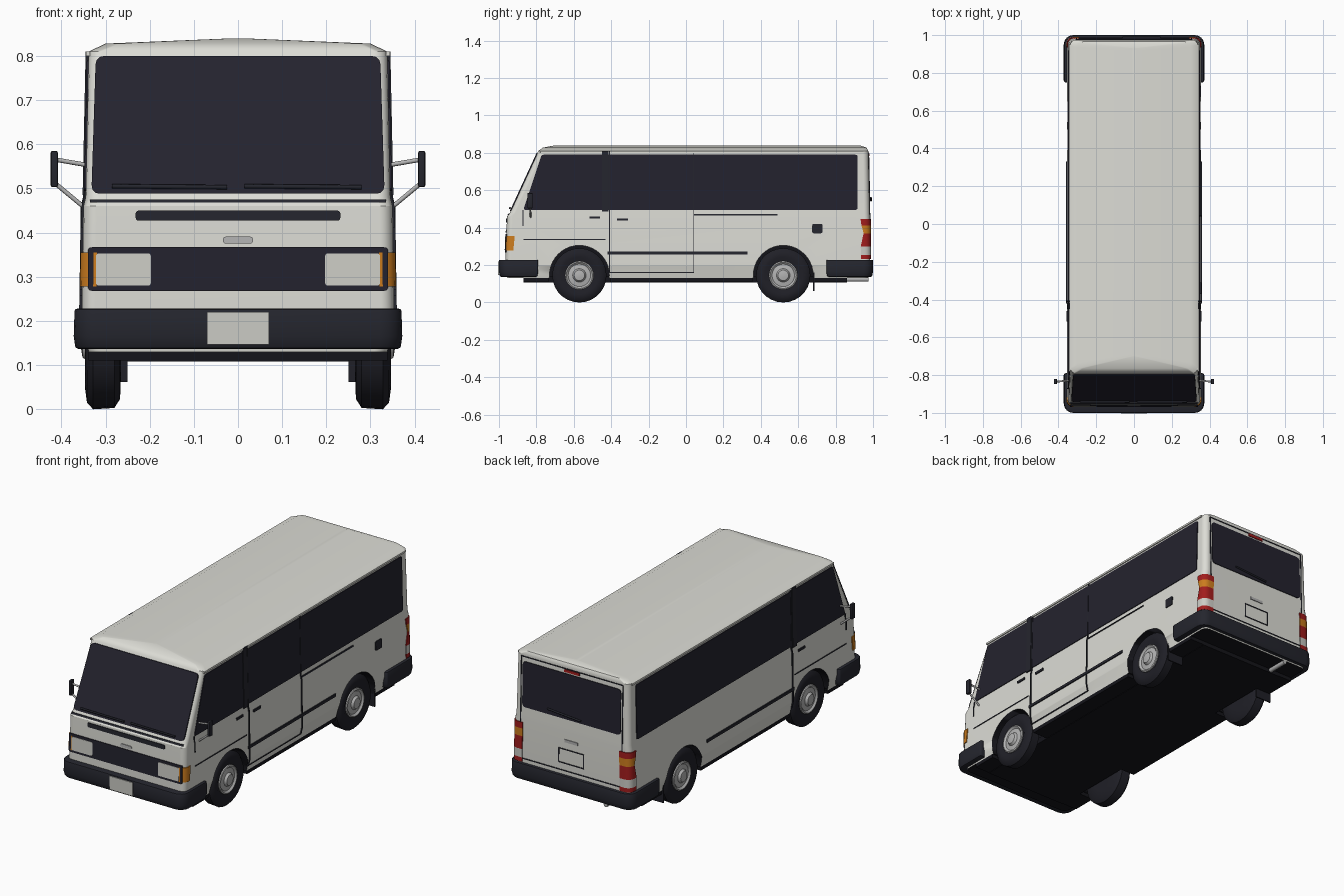
import bpy, bmesh, math
from mathutils import Vector

if "Cube" in bpy.data.objects:
    bpy.data.objects.remove(bpy.data.objects["Cube"], do_unlink=True)


def material(name, r, g, b):
    m = bpy.data.materials.new(name)
    m.use_nodes = True
    m.diffuse_color = (r, g, b, 1)
    node = next(n for n in m.node_tree.nodes if n.type == 'BSDF_PRINCIPLED')
    node.inputs["Base Color"].default_value = (r, g, b, 1)
    node.inputs["Roughness"].default_value = 0.6
    return m


WHITE = material("cream_paint", .72, .72, .67)
GLASS = material("dark_glass", .017, .016, .027)
BLACK = material("black_trim", .018, .019, .027)
RUBBER = material("tyre_rubber", .014, .014, .02)
UNDER = material("underbody", .007, .007, .01)
LENS = material("clear_lens", .6, .6, .56)
SILVER = material("silver", .45, .45, .45)
ORANGE = material("orange_lens", .6, .2, .013)
RED = material("red_lens", .36, .012, .012)


def finish(name, bm, mats, bevel=0, angle=30):
    bmesh.ops.remove_doubles(bm, verts=bm.verts, dist=1e-5)
    bmesh.ops.recalc_face_normals(bm, faces=bm.faces)
    me = bpy.data.meshes.new(name)
    bm.to_mesh(me)
    bm.free()
    ob = bpy.data.objects.new(name, me)
    bpy.context.collection.objects.link(ob)
    for m in mats:
        me.materials.append(m)
    bpy.ops.object.select_all(action='DESELECT')
    ob.select_set(True)
    bpy.context.view_layer.objects.active = ob
    if bevel:
        mod = ob.modifiers.new("bevel", 'BEVEL')
        mod.width, mod.segments = bevel, 2
        bpy.ops.object.modifier_apply(modifier="bevel")
    bpy.ops.object.shade_smooth_by_angle(angle=math.radians(angle))
    return ob


def loft(name, rings, mats, **kw):
    """Skin closed rings and cap both ends."""
    bm = bmesh.new()
    loops = [[bm.verts.new(p) for p in ring] for ring in rings]
    n = len(loops[0])
    for a, b in zip(loops, loops[1:]):
        for i in range(n):
            j = (i + 1) % n
            bm.faces.new((a[i], a[j], b[j], b[i]))
    first = bm.faces.new(loops[0])
    bm.faces.new(loops[-1])
    if len(mats) > 1:
        first.material_index = 1
    return finish(name, bm, mats, **kw)


def plan(hw, yf, yb, rf, rb, z, steps=4):
    """Rounded rectangle seen from above."""
    pts = []
    for sx, y, sy, r, start in ((1, yb, 1, rb, 0), (-1, yb, 1, rb, 90),
                                (-1, yf, -1, rf, 180), (1, yf, -1, rf, 270)):
        for k in range(steps + 1):
            t = math.radians(start + 90 * k / steps)
            pts.append((sx * (hw - r) + r * math.cos(t), y - sy * r + r * math.sin(t), z))
    return pts


def box(name, mat, lo, hi, bevel=0):
    ring = lambda z: [(lo[0], lo[1], z), (hi[0], lo[1], z), (hi[0], hi[1], z), (lo[0], hi[1], z)]
    return loft(name, [ring(lo[2]), ring(hi[2])], [mat], bevel=bevel)


def revolve(name, mat, profile, y, z, sx=1, sides=28):
    rings = [[(sx * x, y + r * math.cos(i * math.tau / sides), z + r * math.sin(i * math.tau / sides))
              for i in range(sides)] for x, r in profile]
    return loft(name, rings, [mat], angle=40)


def rod(name, mat, a, b, r):
    a, b = Vector(a), Vector(b)
    u = (b - a).orthogonal().normalized()
    v = (b - a).normalized().cross(u)
    spokes = [(u * math.cos(t) + v * math.sin(t)) * r for t in (k * math.tau / 8 for k in range(8))]
    return loft(name, [[p + s for s in spokes] for p in (a, b)], [mat], angle=50)


# Body shell: height, front, back, half width
LEVELS = [(.13, -.955, .975, .338), (.20, -.966, .985, .354), (.46, -.957, .983, .350),
          (.48, -.942, .982, .345), (.81, -.79, .975, .338), (.828, -.765, .965, .30),
          (.84, -.70, .93, .012)]
CORNER = .03
rings = [plan(hw, yf, yb, min(CORNER, hw * .9), min(CORNER, hw * .9), z) for z, yf, yb, hw in LEVELS]
body = loft("body_shell", rings, [WHITE, UNDER])

# Wheel arches
AXLES = {"front": -.57, "rear": .52}
for axle, y in AXLES.items():
    for sx in (-1, 1):
        cutter = revolve("arch_cutter", UNDER, [(.22, .16), (.5, .16)], y, .145, sx, 40)
        cutter.data.materials.clear()
        for m in (WHITE, UNDER):
            cutter.data.materials.append(m)
        for f in cutter.data.polygons:
            f.material_index = 1
        mod = body.modifiers.new("arch", 'BOOLEAN')
        mod.operation, mod.solver, mod.object = 'DIFFERENCE', 'EXACT', cutter
        bpy.context.view_layer.objects.active = body
        bpy.ops.object.modifier_apply(modifier="arch")
        bpy.data.objects.remove(cutter, do_unlink=True)
body.modifiers.new("clean_normals", 'WEIGHTED_NORMAL').keep_sharp = True


def level(z):
    for a, b in zip(LEVELS, LEVELS[1:]):
        if z <= b[0]:
            t = (z - a[0]) / (b[0] - a[0])
            return [a[i] + t * (b[i] - a[i]) for i in (1, 2, 3)]


def on_body(face, u, z, out):
    yf, yb, hw = level(z)
    return {"front": (u, yf - out, z), "rear": (u, yb + out, z),
            "left": (hw + out, u, z), "right": (-hw - out, u, z)}[face]


def rounded(pts, r):
    out = []
    for i, p in enumerate(pts):
        p, a, b = Vector(p), Vector(pts[i - 1]), Vector(pts[(i + 1) % len(pts)])
        s, e = p + (a - p).normalized() * r, p + (b - p).normalized() * r
        out += [s * (1 - t) ** 2 + p * 2 * t * (1 - t) + e * t * t for t in (0, .33, .67, 1)]
    return out


def plate(name, mat, face, pts, out=.004, r=0):
    pts = rounded(pts, r) if r else pts
    return loft(name, [[on_body(face, u, z, o) for u, z in pts] for o in (-.003, out)], [mat])


def rect(name, mat, face, u0, u1, z0, z1, out=.004, r=0):
    cuts = [z0] + [l[0] for l in LEVELS if z0 < l[0] < z1] + [z1]
    for a, b in zip(cuts, cuts[1:]):
        plate(name, mat, face, [(u0, a), (u1, a), (u1, b), (u0, b)], out, r)


def outline(name, mat, face, u0, u1, z0, z1, w=.005):
    for u in (u0, u1):
        rect(name, mat, face, u - w / 2, u + w / 2, z0, z1, .003)
    for z in (z0, z1):
        rect(name, mat, face, u0, u1, z - w / 2, z + w / 2, .003)


# Front face
plate("windscreen", GLASS, "front", [(-.332, .488), (.332, .488), (.322, .80), (-.322, .80)], r=.02)
rect("cowl_seam", BLACK, "front", -.335, .335, .468, .475)
rect("air_slot", BLACK, "front", -.232, .232, .427, .45, r=.008)
rect("front_badge", SILVER, "front", -.034, .034, .375, .391, r=.007)
rect("grille", GLASS, "front", -.34, .34, .268, .367, r=.01)
for sx in (-1, 1):
    rect("headlight", LENS, "front", *sorted((sx * .197, sx * .322)), .28, .353, .006, r=.008)
for a, b in ((-.285, -.025), (.015, .28)):
    rod("wiper", BLACK, on_body("front", a, .505, .01), on_body("front", b, .503, .01), .005)

# Rear face
rect("rear_window", GLASS, "rear", -.295, .295, .53, .775, r=.02)
outline("hatch_seam", BLACK, "rear", -.305, .305, .25, .80)
rect("high_brake_light", RED, "rear", -.045, .045, .783, .797, .005)
rect("rear_badge", SILVER, "rear", -.04, .04, .405, .42)
outline("plate_recess", BLACK, "rear", -.075, .075, .29, .365)
rod("rear_wiper", BLACK, on_body("rear", -.06, .545, .008), on_body("rear", .14, .56, .008), .005)

# Both sides
for face in ("left", "right"):
    plate("side_window", GLASS, face, [(-.87, .495), (.918, .495), (.918, .79), (-.772, .79)], r=.012)
    rect("door_pillar", BLACK, face, -.45, -.415, .485, .81, .007)
    rect("door_seam", BLACK, face, -.412, -.406, .16, .81, .006)
    rect("door_front_seam", BLACK, face, -.874, -.869, .41, .495)
    rect("crease_line", BLACK, face, -.87, -.43, .333, .338, .003)
    rect("side_moulding", BLACK, face, -.42, .33, .257, .272, .006)
    rect("door_handle", BLACK, face, -.515, -.46, .448, .46, .006)
    rect("drip_rail", WHITE, face, -.78, .95, .80, .81, .006)

# Sliding door and filler flap on one side
rect("sliding_seam", BLACK, "left", .039, .044, .16, .80, .006)
rect("sliding_bottom_seam", BLACK, "left", -.41, .042, .158, .163)
rect("sliding_rail", BLACK, "left", .042, .49, .465, .472)
rect("sliding_handle", BLACK, "left", -.37, -.31, .437, .45, .006)
rect("filler_flap", BLACK, "left", .675, .73, .37, .42, r=.008)


# Lamps wrapped round the corners
def corner_lamp(name, mat, sx, end, z0, z1, side0, side1, across, out=.005):
    loops = []
    for z, side in ((z0, side0), (z1, side1)):
        yf, yb, hw = level(z)
        y = yb if end > 0 else yf
        outer, inner = [], []
        for o, pts in ((out, outer), (-.012, inner)):
            r = CORNER + o
            pts.append((sx * (hw + o), y - end * side, z))
            for k in range(5):
                t = math.radians(22.5 * k)
                pts.append((sx * (hw - CORNER + r * math.cos(t)), y - end * (CORNER - r * math.sin(t)), z))
            pts.append((sx * (hw - across), y + end * o, z))
        loops.append(outer + inner[::-1])
    loft(name, loops, [mat])


for sx in (-1, 1):
    corner_lamp("front_indicator", ORANGE, sx, -1, .278, .355, .04, .045, .032)
    for name, mat, z0, z1, s0, s1 in (
            ("tail_lamp_base", RED, .232, .255, .05, .05), ("reverse_lamp", LENS, .255, .30, .05, .05),
            ("brake_lamp", RED, .30, .37, .05, .034), ("rear_indicator", ORANGE, .37, .412, .034, .045),
            ("tail_lamp_top", RED, .412, .445, .045, .05)):
        corner_lamp(name, mat, sx, 1, z0, z1, s0, s1, .06)

# Bumpers and number plate
for name, yf, yb, rf, rb in (("front_bumper", -1, -.79, .05, .01), ("rear_bumper", .75, 1, .01, .05)):
    loft(name, [plan(.368, yf + .006, yb - .006, rf, rb, .137), plan(.372, yf, yb, rf, rb, .165),
                plan(.37, yf, yb, rf, rb, .228)], [BLACK], bevel=.006)
box("number_plate", LENS, (-.07, -1.004, .147), (.07, -.996, .22))

# Underbody, sills, flaps and exhaust
box("floor_pan", UNDER, (-.25, -.87, .108), (.25, .86, .14))
for a, b in ((-.87, -.735), (-.405, .355), (.685, .86)):
    box("sill", UNDER, (-.338, a, .11), (.338, b, .14))
for sx in (-1, 1):
    x0, x1 = sorted((sx * .25, sx * .345))
    box("mud_flap", RUBBER, (x0, .68, .062), (x1, .687, .16))
rod("exhaust", SILVER, (-.2, .85, .123), (-.2, .975, .123), .012)

# Wheels
for axle, y in AXLES.items():
    for sx in (-1, 1):
        revolve(axle + "_tyre", RUBBER, [(.265, .07), (.267, .122), (.28, .142), (.328, .145),
                                         (.342, .13), (.346, .10), (.335, .076)], y, .145, sx)
        revolve(axle + "_hub", SILVER, [(.31, .076), (.342, .076), (.345, .07), (.336, .06),
                                        (.34, .036), (.352, .028), (.355, .01)], y, .145, sx)

# Door mirrors
for sx in (-1, 1):
    x0, x1 = sorted((sx * .408, sx * .424))
    box("mirror_head", BLACK, (x0, -.848, .503), (x1, -.82, .585), .004)
    for z_in, z_out in ((.553, .565), (.452, .51)):
        rod("mirror_arm", SILVER, (sx * .342, -.83, z_in), (sx * .412, -.834, z_out), .005)
